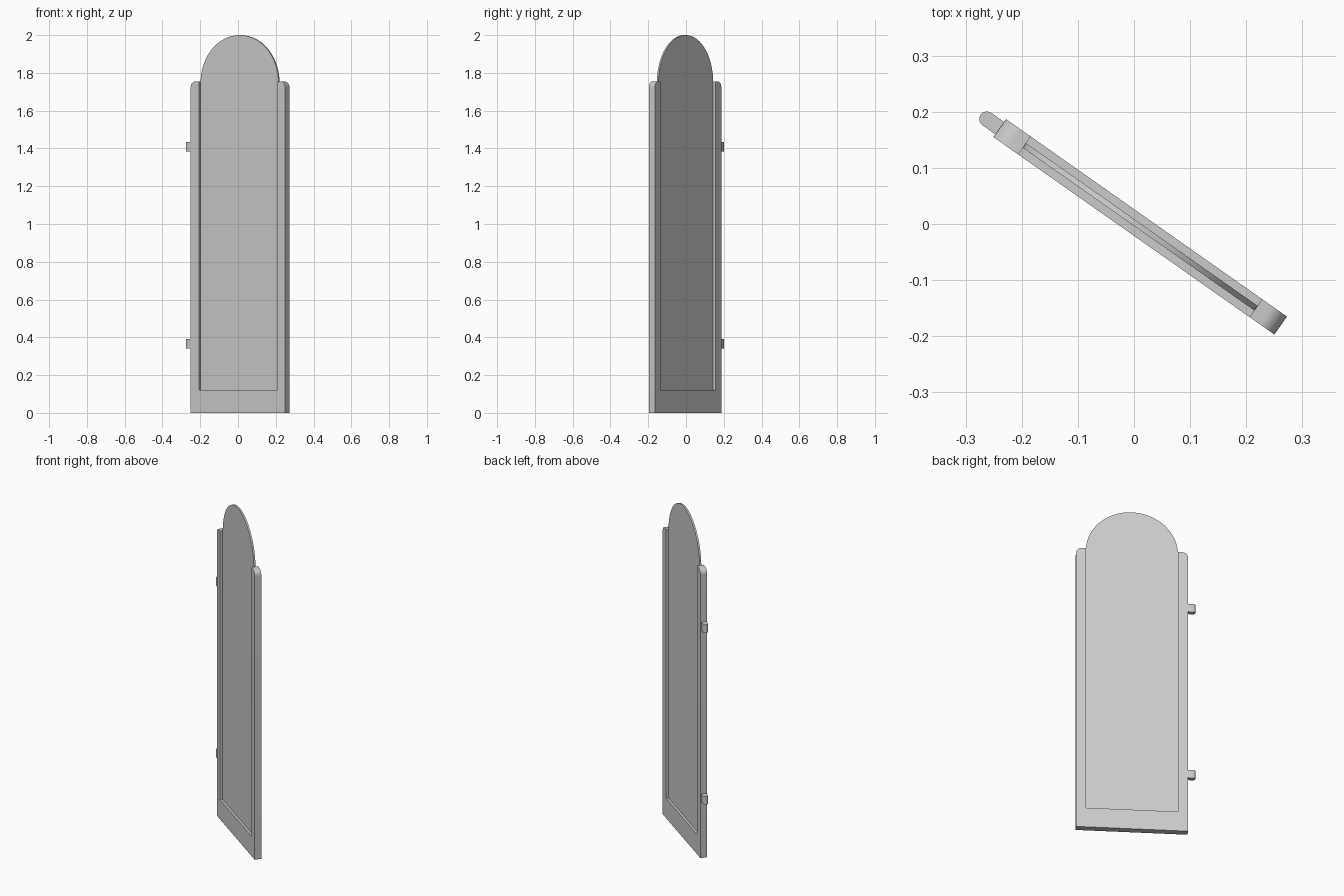
import bpy, bmesh
from math import sin, cos, pi, radians
from mathutils import Matrix

if "Cube" in bpy.data.objects:
    bpy.data.objects.remove(bpy.data.objects["Cube"])

# The whole shutter stands turned about the vertical axis
PLACE = Matrix.Translation((0.011, -0.005, 0)) @ Matrix.Rotation(radians(-35.1), 4, 'Z')
HALF_W, DEPTH, INNER = 0.306, 0.039, 0.252
POST_TOP, RAIL_TOP, ROUND = 1.755, 0.12, 0.032


def arc(cx, cy, r, a0, a1, n):
    """Points along an arc, angles in degrees."""
    return [(cx + r * cos(radians(a0 + (a1 - a0) * i / n)),
             cy + r * sin(radians(a0 + (a1 - a0) * i / n))) for i in range(n + 1)]


def prism(name, points, direction):
    """Extrude a closed 3D outline into a solid object."""
    bm = bmesh.new()
    face = bm.faces.new([bm.verts.new(p) for p in points])
    new = bmesh.ops.extrude_face_region(bm, geom=[face])['geom']
    bmesh.ops.translate(bm, vec=direction,
                        verts=[v for v in new if isinstance(v, bmesh.types.BMVert)])
    bmesh.ops.recalc_face_normals(bm, faces=bm.faces)
    mesh = bpy.data.meshes.new(name)
    bm.to_mesh(mesh)
    bm.free()
    mesh.transform(PLACE)
    obj = bpy.data.objects.new(name, mesh)
    bpy.context.collection.objects.link(obj)
    bpy.context.view_layer.objects.active = obj
    obj.select_set(True)
    bpy.ops.object.shade_smooth_by_angle(angle=radians(35))
    obj.select_set(False)
    return obj


def upright(name, outline, depth):
    """Outline in the x-z plane, centred through the thickness."""
    return prism(name, [(x, -depth / 2, z) for x, z in outline], (0, depth, 0))


# U-shaped frame: two posts with rounded outer tops and a bottom rail
right = ([(HALF_W, 0)] + arc(HALF_W - ROUND, POST_TOP - ROUND, ROUND, 0, 90, 8)
         + [(INNER, POST_TOP), (INNER, RAIL_TOP)])
left = [(-x, z) for x, z in reversed(right)]
upright("frame", right + left, DEPTH)

# Thin panel with a semicircular top
upright("arched_panel",
        [(-INNER, RAIL_TOP - 0.01), (INNER, RAIL_TOP - 0.01)]
        + arc(0, 2.0 - INNER, INNER, 0, 180, 48), 0.01)

# Hinge knuckles with a rounded outer end
knuckle = [(-0.30, 0.0135)] + arc(-0.334, 0, 0.0135, 90, 270, 12) + [(-0.30, -0.0135)]
for name, z in (("lower_hinge", 0.34), ("upper_hinge", 1.385)):
    prism(name, [(x, y, z) for x, y in knuckle], (0, 0, 0.05))
